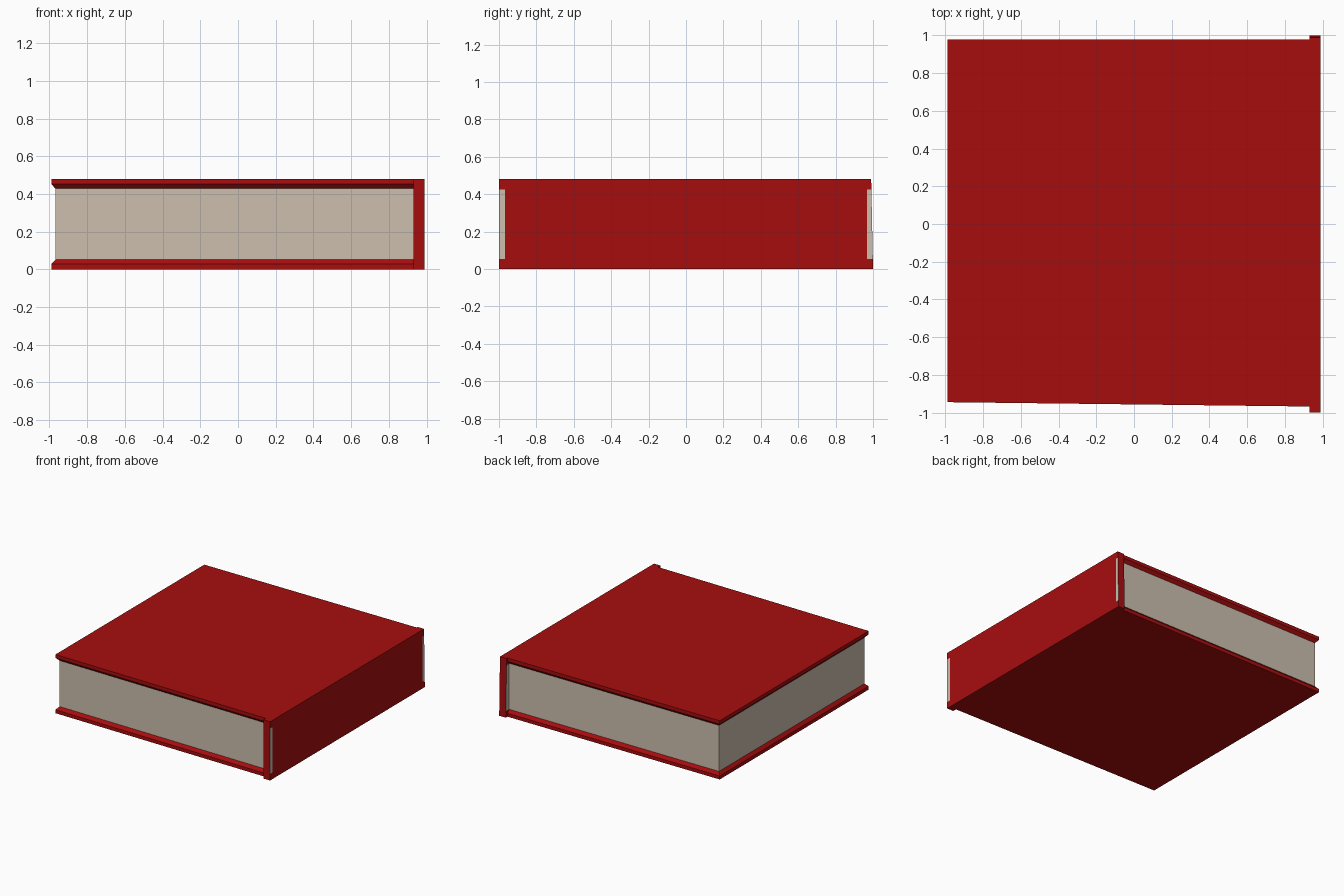
import bpy, bmesh
from mathutils import Vector

if "Cube" in bpy.data.objects:
    bpy.data.objects.remove(bpy.data.objects["Cube"])


def material(name, rgb):
    m = bpy.data.materials.new(name)
    m.diffuse_color = (*rgb, 1)
    m.use_nodes = True
    m.node_tree.nodes["Principled BSDF"].inputs["Base Color"].default_value = m.diffuse_color
    return m


RED = material("red cover", (0.39, 0.004, 0.0045))
PAPER = material("cream paper", (0.61, 0.52, 0.425))


def add_object(name, bm, mats):
    bmesh.ops.recalc_face_normals(bm, faces=bm.faces)
    me = bpy.data.meshes.new(name)
    bm.to_mesh(me)
    bm.free()
    ob = bpy.data.objects.new(name, me)
    for m in mats:
        me.materials.append(m)
    bpy.context.collection.objects.link(ob)
    return ob


X0, X1 = -0.99, 0.93       # fore edge and spine joint
H = 0.48                   # book height


def footprint(inset):
    """Slightly skewed board outline; the spine side is never inset."""
    return [(X0 + inset, -0.945 + inset), (X1, -0.968 + inset),
            (X1, 0.978 - inset), (X0 + inset, 0.978 - inset)]


def loft(name, levels, mat):
    """Stack of (z, inset) outlines, closed at both ends."""
    bm = bmesh.new()
    rings = [[bm.verts.new((x, y, z)) for x, y in footprint(i)] for z, i in levels]
    for a, b in zip(rings, rings[1:]):
        for k in range(4):
            n = (k + 1) % 4
            bm.faces.new((a[k], a[n], b[n], b[k]))
    bm.faces.new(rings[0])
    bm.faces.new(rings[-1])
    return add_object(name, bm, [mat])


# Covers, chamfered on their inner edges
loft("bottom_cover", [(0, 0), (0.028, 0), (0.052, 0.022)], RED)
loft("top_cover", [(H, 0), (H - 0.028, 0), (H - 0.052, 0.022)], RED)

# Page block
loft("pages", [(0.045, 0.022), (H - 0.045, 0.022)], PAPER)

# Spine, a board with paper-coloured strips on the sides of its ends
bm = bmesh.new()
bmesh.ops.create_cube(bm, size=1)
for v in bm.verts:
    v.co = Vector((0.96 + v.co.x * 0.06, v.co.y * 2, (v.co.z + 0.5) * H))
for co, no in (((0, -0.968, 0), (0, 1, 0)), ((0, 0.968, 0), (0, 1, 0)),
               ((0, 0, 0.054), (0, 0, 1)), ((0, 0, 0.424), (0, 0, 1))):
    bmesh.ops.bisect_plane(bm, geom=bm.verts[:] + bm.edges[:] + bm.faces[:],
                           plane_co=co, plane_no=no)
bm.normal_update()
for f in bm.faces:
    c = f.calc_center_median()
    side = abs(f.normal.x) > 0.5 and 0.054 < c.z < 0.424
    f.material_index = int(side and (abs(c.y) > 0.968 or f.normal.x < 0))
for v in bm.verts:         # back end leans in slightly
    if v.co.y > 0.99:
        v.co.y -= 0.01 * v.co.z / H
add_object("spine", bm, [RED, PAPER])
